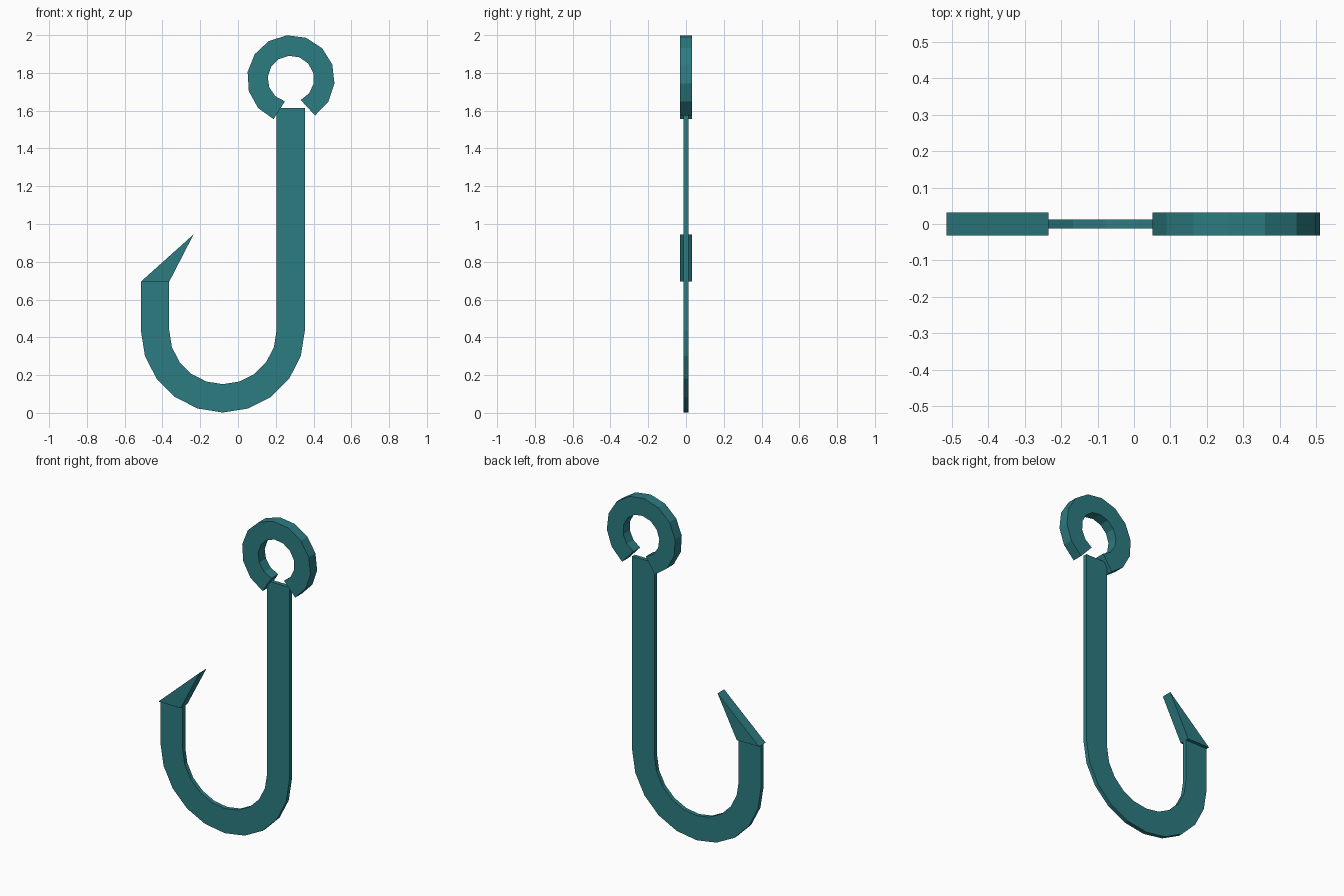
import bpy, bmesh
from math import cos, sin, radians

if "Cube" in bpy.data.objects:
    bpy.data.objects.remove(bpy.data.objects["Cube"])

teal = bpy.data.materials.new("teal")
teal.diffuse_color = (0.025, 0.2, 0.22, 1)
teal.use_nodes = True
teal.node_tree.nodes["Principled BSDF"].inputs["Base Color"].default_value = teal.diffuse_color


def arc(cx, cz, r, start, end, n):
    """Points on an arc in the xz plane, angles in degrees."""
    angles = [radians(start + (end - start) * i / n) for i in range(n + 1)]
    return [(cx + r * cos(a), cz + r * sin(a)) for a in angles]


def flat_strip(name, outer, inner, half):
    """Solid band between two matching xz paths, from y = -half to half."""
    bm = bmesh.new()
    rings = [[bm.verts.new((x, y, z)) for (x, z), y in
              ((o, -half), (o, half), (i, half), (i, -half))]
             for o, i in zip(outer, inner)]
    for a, b in zip(rings, rings[1:]):
        for k in range(4):
            j = (k + 1) % 4
            bm.faces.new((a[k], a[j], b[j], b[k]))
    bm.faces.new(rings[0])
    bm.faces.new(rings[-1][::-1])
    # merges the two sides where a strip ends in a point
    bmesh.ops.remove_doubles(bm, verts=bm.verts, dist=1e-5)
    bmesh.ops.recalc_face_normals(bm, faces=bm.faces)
    mesh = bpy.data.meshes.new(name)
    bm.to_mesh(mesh)
    bm.free()
    mesh.materials.append(teal)
    obj = bpy.data.objects.new(name, mesh)
    bpy.context.collection.objects.link(obj)
    return obj


# Hook: left arm, half-circle bend and long shank in one thin strip
CX, CZ, R_OUT, R_IN = -0.08, 0.436, 0.434, 0.284


def hook_path(r):
    return ([(CX - r, 0.695)] + arc(CX, CZ, r, 180, 360, 10)
            + [(CX + r, 1.615)])


flat_strip("hook_shank", hook_path(R_OUT), hook_path(R_IN), 0.0125)

# Point: thicker triangular wedge leaning inwards
TIP = (-0.235, 0.945)
flat_strip("hook_point", [(CX - R_OUT, 0.695), TIP], [(CX - R_IN, 0.695), TIP], 0.032)

# Eye: open ring with slightly slanted ends
flat_strip("eye_ring", arc(0.28, 1.768, 0.232, -56.5, 246.7, 12),
           arc(0.28, 1.768, 0.123, -65, 255, 12), 0.032)
